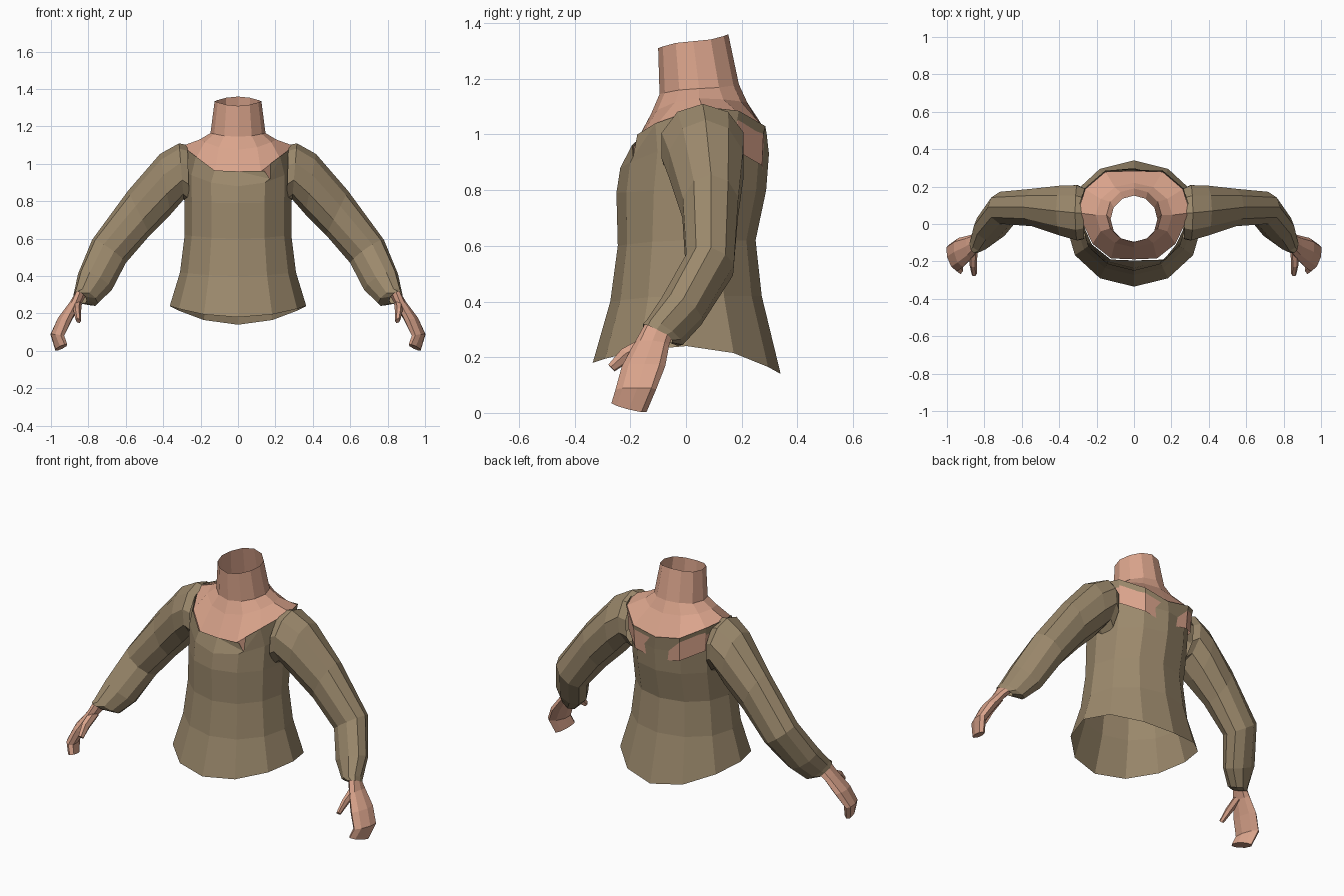
import bpy, bmesh, math
from mathutils import Vector

if "Cube" in bpy.data.objects:
    bpy.data.objects.remove(bpy.data.objects["Cube"])


def material(name, rgb):
    m = bpy.data.materials.new(name)
    m.diffuse_color = (*rgb, 1)
    m.use_nodes = True
    m.node_tree.nodes["Principled BSDF"].inputs["Base Color"].default_value = m.diffuse_color
    return m


SKIN = material("skin", (0.70, 0.37, 0.26))
CLOTH = material("olive_cloth", (0.33, 0.25, 0.15))


def loft(name, rings, mat, cap_end=False, extra=(), mirror=False):
    """Skin a list of equal-length point rings with flat faces."""
    bm = bmesh.new()
    loops = [[bm.verts.new(p) for p in r] for r in rings]
    n = len(loops[0])
    for a, b in zip(loops, loops[1:]):
        for i in range(n):
            j = (i + 1) % n
            bm.faces.new((a[i], a[j], b[j], b[i]))
    if cap_end:
        bm.faces.new(loops[-1])
    for start, point, end in extra:      # flaps on the last ring
        bm.faces.new((loops[-1][start], loops[-1][end], bm.verts.new(point)))
    bmesh.ops.recalc_face_normals(bm, faces=bm.faces)
    me = bpy.data.meshes.new(name)
    bm.to_mesh(me)
    bm.free()
    me.materials.append(mat)
    ob = bpy.data.objects.new(name, me)
    bpy.context.collection.objects.link(ob)
    if mirror:
        ob.modifiers.new("mirror", 'MIRROR').use_mirror_merge = False
    return ob


def body_ring(w, front, back, z_side, z_front, z_back, n=12):
    """Oval ring, starting at the front; height varies from side to front and back."""
    mid, pts = (front + back) / 2, []
    half = (back - front) / 2
    for i in range(n):
        t = 2 * math.pi * i / n
        c = math.cos(t)
        zc = z_front if c > 0 else z_back
        pts.append(Vector((w * math.sin(t), mid - half * c, z_side + (zc - z_side) * c * c)))
    return pts


def limb_ring(outer, inner, v, n=10):
    """Ring through an outer and an inner point, with half-depth vector v."""
    o, i, v = Vector(outer), Vector(inner), Vector(v)
    c, u = (o + i) / 2, (o - i) / 2
    return [c + u * math.cos(2 * math.pi * k / n) + v * math.sin(2 * math.pi * k / n)
            for k in range(n)]


# Neckline of the blouse, one side from front to back
half = [(0, -.195, .96), (.125, -.19, .965), (.225, -.11, 1.04), (.305, .06, 1.10),
        (.265, .19, 1.085), (.155, .285, 1.03), (0, .29, 1.0)]
neckline = [Vector(p) for p in half]
neckline += [Vector((-x, y, z)) for x, y, z in half[5:0:-1]]
blouse_top = [p.copy() for p in neckline]
blouse_top[1] = Vector((.17, -.19, .92))     # small notch at one front corner

# Blouse body
loft("blouse_body", [
    body_ring(.365, -.335, .34, .24, .18, .14),
    body_ring(.31, -.272, .272, .42, .40, .42),
    body_ring(.285, -.245, .25, .62, .60, .62),
    body_ring(.285, -.25, .288, .80, .79, .80),
    body_ring(.288, -.236, .298, .96, .88, .93),
    blouse_top], CLOTH,
    extra=[(0, (.14, -.192, .963), 1), (1, (.172, -.175, 1.0), 2)])

# Neck and upper chest, open at the top, tucked under the neckline
centre = Vector((0, .05, 0))
tucked = [centre + (p - centre) * .95 - Vector((0, 0, .09)) for p in neckline]
under = [Vector((p.x * .985, .05 + (p.y - .05) * .975, p.z - .005)) for p in neckline]
loft("neck", [
    body_ring(.125, -.10, .152, 1.335, 1.31, 1.36),
    body_ring(.147, -.095, .19, 1.165, 1.145, 1.18),
    body_ring(.205, -.125, .22, 1.13, 1.075, 1.115),
    under, tucked], SKIN)

# Sleeves, loose above a gathered cuff
loft("sleeve", [limb_ring(*r) for r in [
    ((.27, .06, 1.10), (.26, .05, .78), (0, .14, 0)),
    ((.315, .06, 1.11), (.29, .06, .81), (0, .155, 0)),
    ((.417, .07, 1.053), (.36, .075, .73), (0, .14, 0)),
    ((.588, .09, .856), (.47, .085, .62), (0, .105, 0)),
    ((.78, .09, .594), (.60, .08, .47), (0, .09, -.02)),
    ((.856, -.01, .41), (.675, -.02, .325), (0, .075, -.04)),
    ((.875, -.09, .32), (.75, -.065, .255), (0, .065, -.035)),
    ((.88, -.105, .30), (.81, -.10, .27), (0, .055, -.03))]],
    CLOTH, mirror=True)

# Hands as curved mittens
loft("hand", [limb_ring(*r, n=8) for r in [
    ((.87, -.10, .31), (.815, -.095, .29), (0, .05, -.02)),
    ((.90, -.12, .26), (.85, -.125, .235), (.005, .062, -.005)),
    ((.963, -.15, .176), (.89, -.155, .16), (.012, .078, 0)),
    ((1.0, -.175, .09), (.932, -.185, .08), (.018, .073, 0)),
    ((.972, -.205, .012), (.918, -.205, .025), (.018, .063, -.016))]],
    SKIN, cap_end=True, mirror=True)

# Thumbs
loft("thumb", [limb_ring(*r, n=6) for r in [
    ((.885, -.14, .25), (.835, -.13, .25), (0, .025, -.02)),
    ((.88, -.215, .215), (.84, -.21, .205), (0, .02, -.02)),
    ((.868, -.27, .165), (.84, -.265, .158), (0, .012, -.012))]],
    SKIN, cap_end=True, mirror=True)
